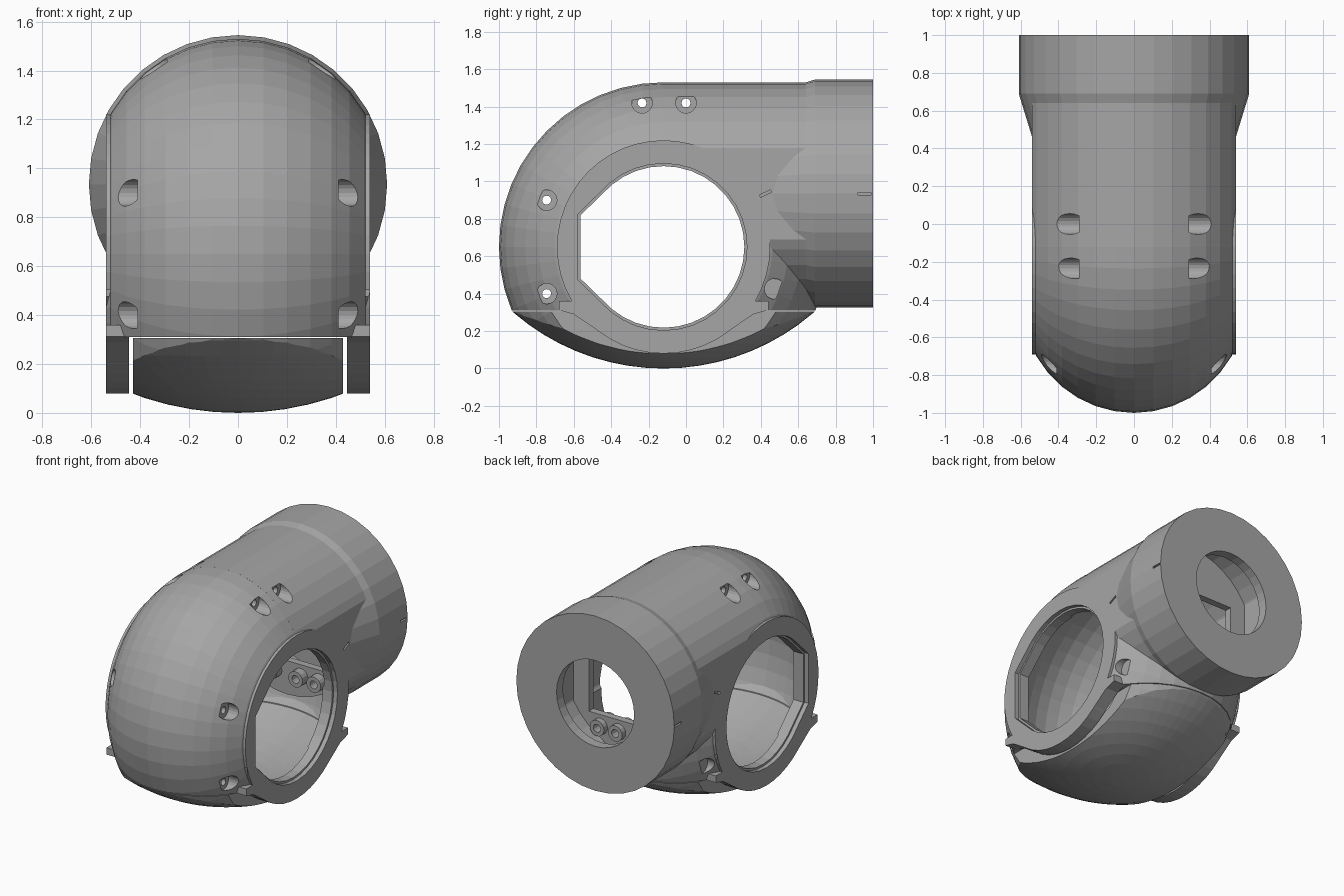
import bpy, bmesh, math
from mathutils import Matrix, Vector

if "Cube" in bpy.data.objects:
    bpy.data.objects.remove(bpy.data.objects["Cube"], do_unlink=True)

grey = bpy.data.materials.new("housing grey")
grey.use_nodes = True
colour = (0.38, 0.38, 0.38, 1)
grey.diffuse_color = colour
grey.node_tree.nodes["Principled BSDF"].inputs["Base Color"].default_value = colour

PIVOT = Vector((0, -0.12, 0.65))    # elbow axis, along x
BORE = Vector((0, 0, 0.935))        # arm axis, along y
OFFSET = 0.285                      # arm axis height above the elbow axis
SEGS = 36


def finish(bm, name):
    bmesh.ops.recalc_face_normals(bm, faces=bm.faces)
    mesh = bpy.data.meshes.new(name)
    bm.to_mesh(mesh)
    bm.free()
    mesh.materials.append(grey)
    obj = bpy.data.objects.new(name, mesh)
    bpy.context.collection.objects.link(obj)
    return obj


def lathe(name, profile, axis, centre, segs=SEGS):
    """Solid of revolution from (distance along axis, radius) points."""
    bm = bmesh.new()
    rings = []
    for along, radius in profile:
        ring = []
        for i in range(segs):
            a = math.tau * i / segs
            u, v = radius * math.sin(a), radius * math.cos(a)
            p = Vector((along, u, v)) if axis == "x" else Vector((u, along, v))
            ring.append(bm.verts.new(p + centre))
        rings.append(ring)
    for r, s in zip(rings, rings[1:]):
        for i in range(segs):
            j = (i + 1) % segs
            bm.faces.new((r[i], r[j], s[j], s[i]))
    bm.faces.new(rings[0])
    bm.faces.new(rings[-1])
    return finish(bm, name)


def prism(name, outline, x0, x1):
    """Outline of (y, z) points extruded along x."""
    bm = bmesh.new()
    face = bm.faces.new([bm.verts.new((x0, y, z)) for y, z in outline])
    out = bmesh.ops.extrude_face_region(bm, geom=[face])
    moved = [v for v in out["geom"] if isinstance(v, bmesh.types.BMVert)]
    bmesh.ops.translate(bm, verts=moved, vec=(x1 - x0, 0, 0))
    return finish(bm, name)


def box(name, centre, size, tilt=0):
    bm = bmesh.new()
    m = Matrix.Translation(centre) @ Matrix.Rotation(tilt, 4, "X") @ Matrix.Diagonal((*size, 1))
    bmesh.ops.create_cube(bm, size=1, matrix=m)
    return finish(bm, name)


def ball(name, radius):
    bm = bmesh.new()
    bmesh.ops.create_uvsphere(bm, u_segments=64, v_segments=40, radius=radius,
                              matrix=Matrix.Translation((0, -0.12, 1.226)))
    return finish(bm, name)


def combine(obj, other, operation, keep=False):
    mod = obj.modifiers.new("bool", "BOOLEAN")
    mod.operation, mod.solver, mod.object = operation, "EXACT", other
    bpy.context.view_layer.update()
    graph = bpy.context.evaluated_depsgraph_get()
    mesh = bpy.data.meshes.new_from_object(obj.evaluated_get(graph))
    obj.modifiers.clear()
    obj.data = mesh
    if not keep:
        bpy.data.objects.remove(other, do_unlink=True)


def elbow(name, radius):
    """Barrel around the elbow axis, matching the arm tube's roundness."""
    steps = [math.radians(-90 + 10 * i) for i in range(19)]
    return lathe(name, [(radius * math.sin(a), OFFSET + radius * math.cos(a)) for a in steps],
                 "x", PIVOT, 48)


# Elbow dome, open underneath
body = elbow("housing", 0.595)
combine(body, box("floor_cut", (0, 0, -0.69), (3, 3, 2)), "DIFFERENCE")
# Arm tube
combine(body, lathe("tube", [(-0.115, 0.595), (0.8, 0.595)], "y", BORE), "UNION")
# Side rings with blended feet
for s in (-1, 1):
    combine(body, lathe("side_ring", [(s * 0.445, 0.57), (s * 0.6, 0.57)], "x", PIVOT, 48), "UNION")
    for d in (-1, 1):
        foot = [(0.56, 0.36), (0.56, 0.312), (0.48, 0.29), (0.4, 0.235), (0.3, 0.168), (0.28, 0.36)]
        outline = [(PIVOT.y + d * y, z) for y, z in foot]
        combine(body, prism("ring_foot", outline, s * 0.446, s * 0.59), "UNION")
# Flat sides
combine(body, box("flat_sides", (0, 0, 1), (1.08, 4, 4)), "INTERSECT")
# Flare and collar
combine(body, lathe("collar", [(0.43, 0.53), (0.69, 0.61), (1, 0.61)], "y", BORE), "UNION")

# Hollow interior
cavity = elbow("cavity", 0.515)
combine(cavity, ball("cavity_floor", 1.15), "INTERSECT")
combine(cavity, box("cavity_sides", (0, 0, 1), (0.87, 4, 4)), "INTERSECT")
tube = lathe("tube_cavity", [(-0.113, 0.514), (0.93, 0.514)], "y", BORE)
combine(tube, box("tube_sides", (0, 0, 1), (0.9, 4, 4)), "INTERSECT")
combine(cavity, tube, "UNION")
combine(body, cavity, "DIFFERENCE", keep=True)

# Belly cover
belly = elbow("belly_cover", 0.595)
combine(belly, ball("belly_curve", 1.226), "INTERSECT")
combine(belly, box("belly_trim", (0, 0, -0.694), (0.86, 3, 2)), "INTERSECT")
combine(belly, cavity, "DIFFERENCE")

# Collar opening
combine(body, lathe("collar_hole", [(0.85, 0.3), (1.1, 0.3)], "y", BORE, 32), "DIFFERENCE")


# Side openings: round with a flat, faceted front edge
def opening(radius):
    pts = [(radius * math.cos(a), radius * math.sin(a))
           for a in (math.radians(-130 + 10 * i) for i in range(27))]
    pts += [(-radius * 1.03, radius * 0.39), (-radius * 1.03, -radius * 0.39)]
    return [(PIVOT.y + y, PIVOT.z + z) for y, z in pts]


combine(body, prism("side_opening", opening(0.432), -1, 1), "DIFFERENCE")
for s in (-1, 1):
    combine(body, prism("opening_lip", opening(0.446), s * 0.51, s), "DIFFERENCE")

# Screw holes: (y, z, counterbore floor, through hole)
for y, z, floor, through in ((-0.235, 1.42, 0.29, True), (0, 1.42, 0.29, True),
                             (-0.745, 0.9, 0.41, True), (-0.745, 0.4, 0.41, True),
                             (0.475, 0.425, 0.46, False)):
    at = Vector((0, y, z))
    for s in (-1, 1):
        combine(body, lathe("counterbore", [(s * floor, 0.055), (s, 0.055)], "x", at, 20), "DIFFERENCE")
    if through:
        combine(body, lathe("screw_bore", [(-1, 0.024), (1, 0.024)], "x", at, 12), "DIFFERENCE")

# Alignment slits on both sides
for s in (-1, 1):
    combine(body, box("collar_slit", (s * 0.61, 0.955, 0.935), (0.03, 0.07, 0.014)), "DIFFERENCE")
    combine(body, box("flat_slit", (s * 0.54, 0.425, 0.935), (0.03, 0.065, 0.014), 0.45), "DIFFERENCE")

# Inner bulkhead with a window and two screw bosses
bulkhead = lathe("bulkhead", [(0.55, 0.53), (0.6, 0.53)], "y", BORE)
combine(bulkhead, box("bulkhead_sides", (0, 0, 1), (0.92, 4, 4)), "INTERSECT")
combine(bulkhead, box("window", (0, 0.57, 0.88), (0.66, 0.4, 0.48)), "DIFFERENCE")
for x in (0.1, 0.24):
    for s in (-1, 1):
        at = Vector((s * x, 0, 0.56))
        combine(bulkhead, lathe("boss", [(0.49, 0.055), (0.64, 0.055)], "y", at, 16), "UNION")
        combine(bulkhead, lathe("boss_hole", [(0.4, 0.028), (0.7, 0.028)], "y", at, 12), "DIFFERENCE")

for obj in (body, belly, bulkhead):
    obj.data.polygons.foreach_set("use_smooth", [False] * len(obj.data.polygons))
